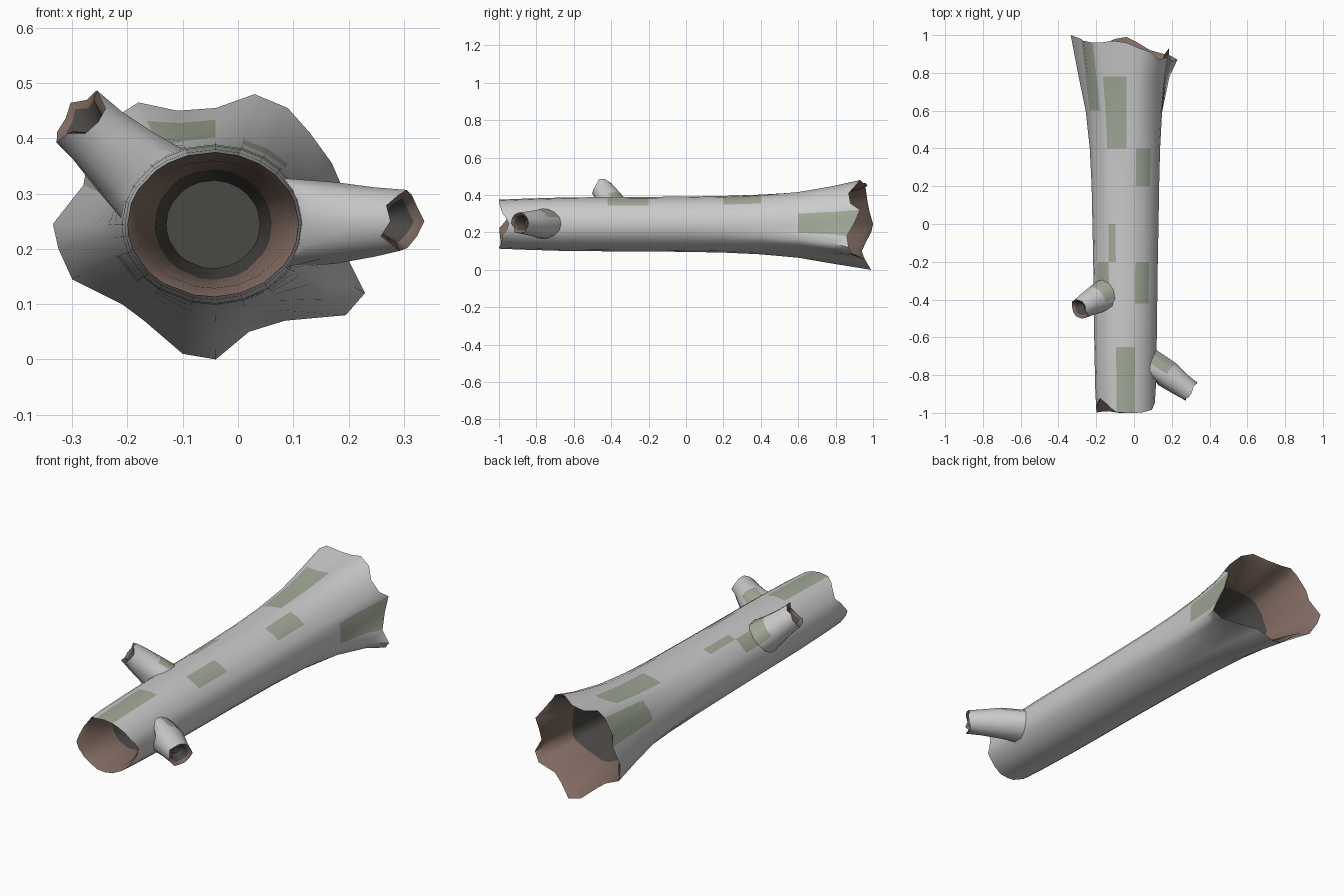
import bpy, bmesh, math, random
from mathutils import Vector

if "Cube" in bpy.data.objects:
    bpy.data.objects.remove(bpy.data.objects["Cube"])

random.seed(4)
CX, CZ = -0.045, 0.244


def material(name, rgb):
    m = bpy.data.materials.new(name)
    m.diffuse_color = (*rgb, 1)
    m.use_nodes = True
    m.node_tree.nodes["Principled BSDF"].inputs["Base Color"].default_value = m.diffuse_color
    return m


MATS = [material("bark", (0.62, 0.62, 0.62)), material("moss", (0.36, 0.40, 0.31)),
        material("rotten_wood", (0.21, 0.14, 0.115)), material("dark_hollow", (0.07, 0.065, 0.06))]


def loft(name, rings, pick):
    """Skin closed rings, cap both ends; pick(band, centre) gives the material."""
    bm = bmesh.new()
    vs = [[bm.verts.new(p) for p in r] for r in rings]
    n = len(rings[0])
    for b in range(len(vs) - 1):
        for i in range(n):
            j = (i + 1) % n
            f = bm.faces.new((vs[b][i], vs[b][j], vs[b + 1][j], vs[b + 1][i]))
            f.material_index = pick(b, f.calc_center_median())
    for r in (vs[0], vs[-1]):
        bm.faces.new(r).material_index = 3
    bmesh.ops.recalc_face_normals(bm, faces=bm.faces)
    me = bpy.data.meshes.new(name)
    bm.to_mesh(me)
    bm.free()
    for m in MATS:
        me.materials.append(m)
    ob = bpy.data.objects.new(name, me)
    bpy.context.collection.objects.link(ob)
    bpy.ops.object.select_all(action='DESELECT')
    ob.select_set(True)
    bpy.context.view_layer.objects.active = ob
    bpy.ops.object.shade_smooth_by_angle(angle=math.radians(60))
    return ob


# Torn rim of the flared end: x, z, y
RIM = [(-.335, .245, 1), (-.325, .20, .99), (-.30, .145, .96), (-.21, .10, .94), (-.17, .07, .95),
       (-.10, .01, .98), (-.04, 0, .99), (.02, .05, .96), (.085, .07, .92), (.195, .08, .89),
       (.23, .12, .87), (.20, .18, .86), (.185, .25, .90), (.185, .32, .93), (.17, .355, .88),
       (.13, .41, .87), (.09, .455, .91), (.03, .48, .93), (-.04, .455, .96), (-.11, .45, .97),
       (-.18, .465, .96), (-.22, .44, .96), (-.27, .37, .97), (-.28, .315, .98)]
ANG = [math.atan2(z - CZ, x - CX) for x, z, y in RIM]


def oval(y, rx, rz, t=0.0):
    """Oval ring, blended by t towards the torn rim outline."""
    out = []
    for a, (x, z, _) in zip(ANG, RIM):
        ex, ez = CX + rx * math.cos(a), CZ + rz * math.sin(a)
        out.append(Vector((ex + (x - ex) * t, y, ez + (z - ez) * t)))
    return out


def front_rim(rx, rz, dy):
    """Front opening with notches on the right and upper left."""
    ring = oval(-1 + dy, rx, rz)
    for p, a in zip(ring, ANG):
        p.y += .045 * math.exp(-(a / .45) ** 2) + .07 * math.exp(-((a - 2.6) / .4) ** 2)
        p.y += .012 * (random.random() if abs(math.sin(a)) < .9 else 0)
    return ring


# Log: front hollow, outer bark, flared end, back hollow
rings = [oval(-.50, .085, .08), oval(-.78, .105, .10), front_rim(.138, .115, .03), front_rim(.155, .131, 0)]
for y, rx, rz, t in [(-.88, .160, .136, 0), (-.65, .165, .143, 0), (-.42, .168, .145, 0),
                     (-.2, .171, .146, 0), (0, .175, .148, 0), (.2, .177, .15, .02),
                     (.4, .178, .152, .1), (.6, .18, .154, .28), (.78, .18, .155, .62)]:
    rings.append(oval(y, rx, rz, t))
rings.append([Vector((x, y, z)) for x, z, y in RIM])
rings.append([Vector((CX + (x - CX) * .9, y - .03, CZ + (z - CZ) * .9)) for x, z, y in RIM])
rings += [oval(.72, .15, .13, .25), oval(.4, .10, .09)]

# Moss patches: y range, angle range in degrees
MOSS = [(-1, -.6, 78, 100), (-.45, -.2, 40, 62), (-.22, .1, 100, 122), (.18, .42, 38, 62),
        (.4, .8, 96, 120), (.6, 1, 140, 165), (.6, 1, -8, 14), (-.45, -.3, 130, 150),
        (-.7, -.4, 215, 235), (.2, .5, 195, 215)]


def log_mat(b, c):
    if b in (0, 15):
        return 3
    if b in (1, 2, 13, 14):
        return 2
    a = math.degrees(math.atan2(c.z - CZ, c.x - CX)) % 360
    for y0, y1, a0, a1 in MOSS:
        if y0 < c.y < y1 and (a0 < a < a1 or a0 < a - 360 < a1):
            return 1
    return 0


loft("hollow_log", rings, log_mat)


def branch(name, base, tip, r0, r1, n=12):
    base, tip = Vector(base), Vector(tip)
    d = (tip - base).normalized()
    u = d.cross(Vector((0, 0, 1))).normalized()
    v = u.cross(d)
    jag = [random.uniform(-.018, .012) for _ in range(n)]
    bump = [random.uniform(.88, 1.06) for _ in range(n)]

    def ring(t, r, torn=0):
        return [base.lerp(tip, t) + d * jag[i] * torn
                + (u * math.cos(i * math.tau / n) + v * math.sin(i * math.tau / n)) * r * (bump[i] if torn else 1)
                for i in range(n)]

    # Foot ring is pressed onto the log, just under the bark
    foot = ring(0, r0 * 1.08)
    for p in foot:
        k = .9 / math.hypot((p.x - CX) / .165, (p.z - CZ) / .143)
        p.x, p.z = CX + (p.x - CX) * k, CZ + (p.z - CZ) * k
    rs = [foot, ring(.4, r0 * .6 + r1 * .4), ring(.75, r1 * 1.08), ring(1, r1, 1),
          ring(.96, r1 * .72, 1), ring(.72, r1 * .4)]
    mats = [0, 0, 0, 2, 3]
    loft(name, rs, lambda b, c: 1 if b == 0 and c.z > base.z + .03 and c.y > base.y - .03 else mats[b])


# Broken branch stubs
branch("right_branch", (.09, -.73, .245), (.30, -.89, .25), .085, .058)
branch("left_branch", (-.145, -.37, .305), (-.292, -.45, .44), .085, .058)
